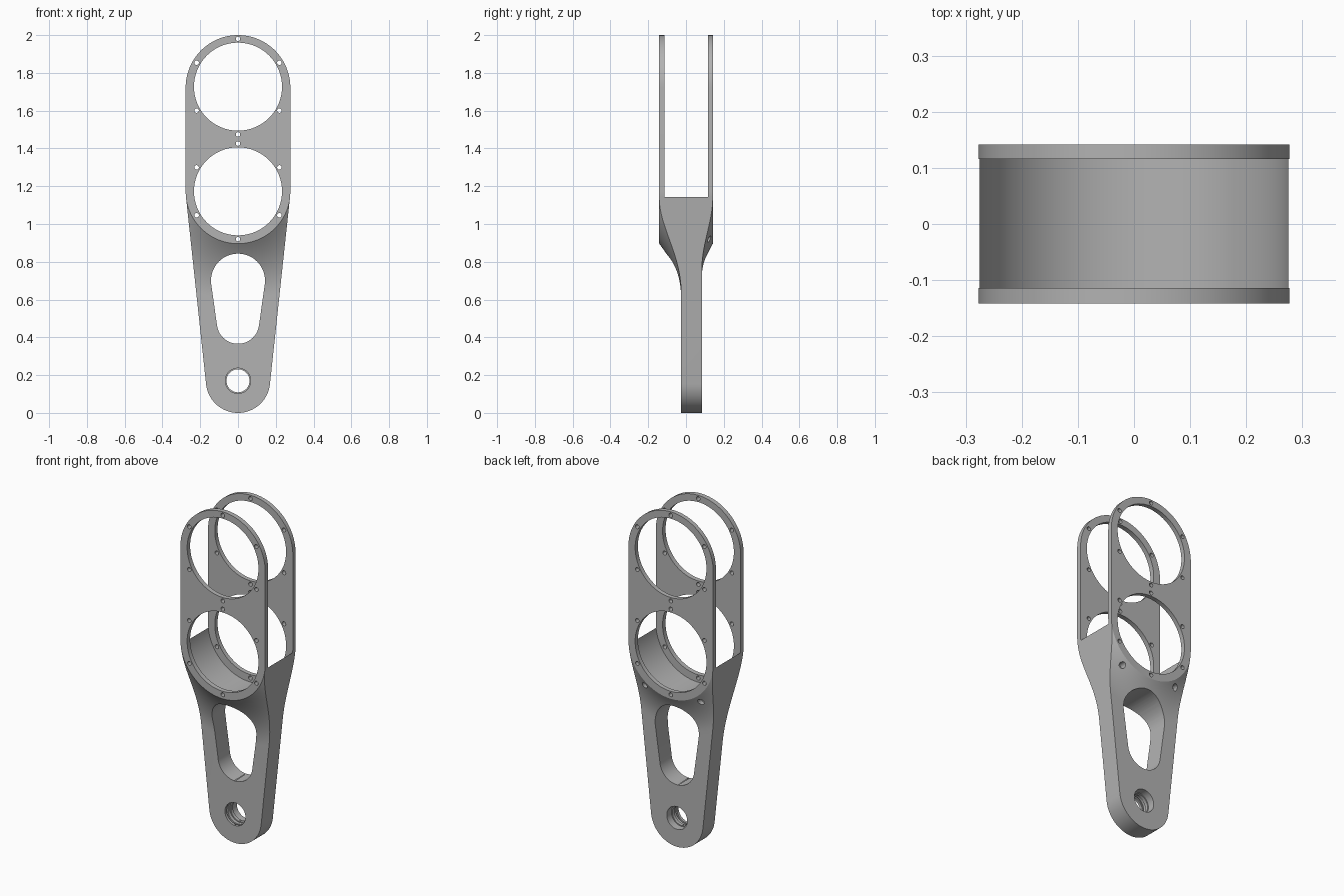
import bpy, bmesh, math
from math import sin, cos, pi

if "Cube" in bpy.data.objects:
    bpy.data.objects.remove(bpy.data.objects["Cube"])

# Main dimensions
LOW, HIGH, EYE = 1.173, 1.723, 0.17      # heights of the ring and pivot centres
R, R_EYE, R_RING = 0.277, 0.17, 0.233
HALF = 0.142                             # half the overall depth

metal = bpy.data.materials.new("satin_grey_metal")
metal.use_nodes = True
grey = (0.45, 0.45, 0.45, 1)
metal.diffuse_color = grey
bsdf = metal.node_tree.nodes["Principled BSDF"]
bsdf.inputs["Base Color"].default_value = grey
bsdf.inputs["Roughness"].default_value = 0.5


def arc(z, r, a0, a1, n, x=0):
    """Points of an arc in the x-z plane, both ends included."""
    return [(x + r * cos(a0 + (a1 - a0) * i / n), z + r * sin(a0 + (a1 - a0) * i / n))
            for i in range(n + 1)]


def circle(x, z, r, n=64):
    return arc(z, r, 0, 2 * pi, n, x)[:-1]


def capsule(z_top, r_top, z_low, r_low, n=48):
    """Outline of two circles joined by their outer tangents."""
    t = math.asin((r_top - r_low) / (z_top - z_low))
    return arc(z_top, r_top, -t, pi + t, n) + arc(z_low, r_low, pi + t, 2 * pi - t, n)


def new_object(name, bm):
    bmesh.ops.recalc_face_normals(bm, faces=bm.faces)
    mesh = bpy.data.meshes.new(name)
    bm.to_mesh(mesh)
    bm.free()
    mesh.materials.append(metal)
    ob = bpy.data.objects.new(name, mesh)
    bpy.context.collection.objects.link(ob)
    return ob


def prisms(name, parts):
    """Extrude each (outline, y0, y1) along y into one object."""
    bm = bmesh.new()
    for outline, y0, y1 in parts:
        front = [bm.verts.new((x, y0, z)) for x, z in outline]
        back = [bm.verts.new((x, y1, z)) for x, z in outline]
        bm.faces.new(front)
        bm.faces.new(back[::-1])
        for i in range(len(front)):
            j = (i + 1) % len(front)
            bm.faces.new((front[i], back[i], back[j], front[j]))
    return new_object(name, bm)


def boolean(ob, cutter, operation="DIFFERENCE"):
    mod = ob.modifiers.new("cut", "BOOLEAN")
    mod.operation, mod.solver, mod.object = operation, "EXACT", cutter
    bpy.context.view_layer.objects.active = ob
    bpy.ops.object.modifier_apply(modifier=mod.name)
    bpy.data.objects.remove(cutter)


def finish(ob):
    bpy.ops.object.select_all(action="DESELECT")
    ob.select_set(True)
    bpy.context.view_layer.objects.active = ob
    bpy.ops.object.shade_smooth_by_angle(angle=math.radians(25))


# Fork plates: capsule outlines with two large windows and rings of screw holes
def fork_plate(name, y0, y1):
    plate = prisms(name, [(capsule(HIGH, R, LOW, R, 64), y0, y1)])
    holes = []
    for z in (LOW, 1.727):
        holes.append((circle(0, z, R_RING, 96), -1, 1))
        for k in range(6):
            a = pi / 2 + k * pi / 3
            holes.append((circle(0.253 * cos(a), z + 0.253 * sin(a), 0.012, 16), -1, 1))
    boolean(plate, prisms("plate_holes", holes))
    finish(plate)


fork_plate("front_plate", -HALF, -0.114)
fork_plate("back_plate", 0.116, HALF)


# Arm: a flared disc turned about the lower ring axis, trimmed to a tapered outline
def flare(d, flat, length):
    t = min((d - R) / length, 1)
    return flat + (math.copysign(HALF, flat) - flat) * (1 - t) ** 2


dists = [R + 0.3 * i / 18 for i in range(19)] + [1.3]
profile = [(d, flare(d, -0.026, 0.3)) for d in dists]
profile += [(d, flare(d, 0.084, 0.2)) for d in reversed(dists)]

bm = bmesh.new()
SEG = 128
rings = [[bm.verts.new((d * cos(a), y, LOW + d * sin(a))) for d, y in profile]
         for a in (2 * pi * s / SEG for s in range(SEG))]
for s in range(SEG):
    here, there = rings[s], rings[(s + 1) % SEG]
    for i in range(len(profile)):
        j = (i + 1) % len(profile)
        bm.faces.new((here[i], here[j], there[j], there[i]))
arm = new_object("arm", bm)

taper = math.asin((R - R_EYE) / (LOW - EYE))
shoulder = (R * cos(taper), LOW - R * sin(taper))
outline = [shoulder, (-shoulder[0], shoulder[1])]
outline += arc(EYE, R_EYE, pi + taper, 2 * pi - taper, 48)
boolean(arm, prisms("arm_outline", [(outline, -0.5, 0.5)]), "INTERSECT")

# Lightening slot and pivot bore
boolean(arm, prisms("slot", [(capsule(0.70, 0.143, 0.478, 0.112), -0.5, 0.5),
                             (circle(0, EYE, 0.061), -0.5, 0.5)]))
# Wider seats on both sides of the bore, leaving a lip, with a retaining groove
boolean(arm, prisms("seats", [(circle(0, EYE, 0.067), -0.5, 0.02),
                              (circle(0, EYE, 0.067), 0.04, 0.5)]))
boolean(arm, prisms("groove", [(circle(0, EYE, 0.075), -0.01, 0.0)]))

# Blind screw pockets on the back flare
pockets = []
for deg in (-126, -90, -54):
    a = math.radians(deg)
    pockets.append((circle(0.313 * cos(a), LOW + 0.313 * sin(a), 0.018, 24), 0.09, 0.5))
boolean(arm, prisms("screw_pockets", pockets))
finish(arm)
